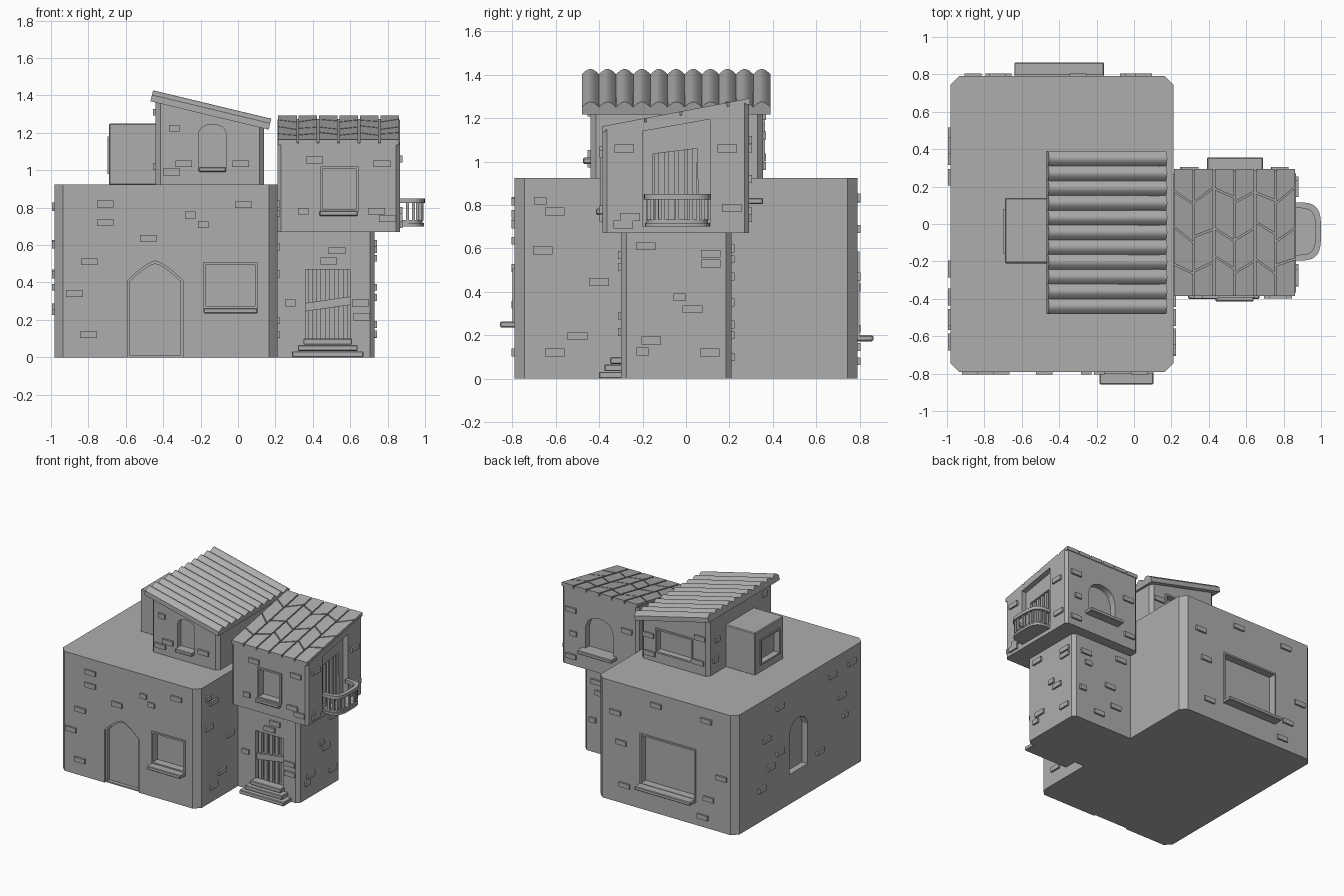
import bpy, bmesh, math, random

cube = bpy.data.objects.get("Cube")
if cube:
    bpy.data.objects.remove(cube, do_unlink=True)
random.seed(4)

stone = bpy.data.materials.new("stone_grey")
stone.use_nodes = True
GREY = (.42, .42, .42, 1)
stone.diffuse_color = GREY
stone.node_tree.nodes["Principled BSDF"].inputs["Base Color"].default_value = GREY


# Each frame turns outline coordinates (u, v) plus a depth d into world space
def plan(u, v, d):
    return (u, v, d)


def front(pos):
    return lambda u, v, d: (u, pos - d, v)


def back(pos):
    return lambda u, v, d: (u, pos + d, v)


def east(pos):
    return lambda u, v, d: (pos + d, u, v)


def west(pos):
    return lambda u, v, d: (pos - d, u, v)


def add_prism(bm, frame, outline, d0, d1):
    low = [bm.verts.new(frame(u, v, d0)) for u, v in outline]
    high = [bm.verts.new(frame(u, v, d1)) for u, v in outline]
    bm.faces.new(low[::-1])
    bm.faces.new(high)
    n = len(outline)
    for i in range(n):
        j = (i + 1) % n
        bm.faces.new((low[i], low[j], high[j], high[i]))


def make(name, prisms, bevel=0):
    """One object from a list of (frame, outline, d0, d1) prisms."""
    bm = bmesh.new()
    for p in prisms:
        add_prism(bm, *p)
    bmesh.ops.recalc_face_normals(bm, faces=bm.faces)
    mesh = bpy.data.meshes.new(name)
    bm.to_mesh(mesh)
    bm.free()
    mesh.materials.append(stone)
    obj = bpy.data.objects.new(name, mesh)
    bpy.context.collection.objects.link(obj)
    if bevel:
        obj.modifiers.new("soft_edge", 'BEVEL').width = bevel
    return obj


def cut(obj, frame, outline, depth, start=.1):
    """Sink a recess of the given outline into a wall."""
    cutter = make("cutter", [(frame, outline, start, -depth)])
    mod = obj.modifiers.new("recess", 'BOOLEAN')
    mod.operation, mod.solver, mod.object = 'DIFFERENCE', 'EXACT', cutter
    graph = bpy.context.evaluated_depsgraph_get()
    mesh = bpy.data.meshes.new_from_object(obj.evaluated_get(graph))
    obj.modifiers.clear()
    obj.data = mesh
    bpy.data.objects.remove(cutter, do_unlink=True)


def rect(u0, u1, v0, v1):
    return [(u0, v0), (u1, v0), (u1, v1), (u0, v1)]


def chamfered(x0, x1, y0, y1, c):
    return [(x0 + c, y0), (x1 - c, y0), (x1, y0 + c), (x1, y1 - c),
            (x1 - c, y1), (x0 + c, y1), (x0, y1 - c), (x0, y0 + c)]


def arch(u0, u1, v0, spring, apex, curve):
    pts = [(u0, v0), (u1, v0)]
    for i in range(13):
        t = 1 - i / 6
        pts.append(((u0 + u1) / 2 + t * (u1 - u0) / 2, spring + (apex - spring) * curve(abs(t))))
    return pts


def pointed(t):
    return 1 - t ** 1.4


def rounded(t):
    return math.sqrt(1 - t * t)


def slope_top(obj, height, above):
    for v in obj.data.vertices:
        if v.co.z > above:
            v.co.z = height(v.co)


def window(name, wall, frame, u0, u1, v0, v1, depth=.05):
    """Recess with a thin raised surround."""
    b = .013
    cut(wall, frame, rect(u0 + b, u1 - b, v0 + b, v1 - b), depth)
    make(name + "_frame", [(frame, r, -.02, .009) for r in (
        rect(u0, u1, v0, v0 + b), rect(u0, u1, v1 - b, v1),
        rect(u0, u0 + b, v0 + b, v1 - b), rect(u1 - b, u1, v0 + b, v1 - b))])


def sill(name, frame, u0, u1, v, reach):
    make(name, [(frame, rect(u0, u1, v, v + .028), -.02, reach)], .005)


def bricks(name, frame, spots):
    """Scattered raised bricks on one wall."""
    prisms = []
    for u, v in spots:
        w = random.choice((.045, .045, .045, .028))
        prisms.append((frame, rect(u - w, u + w, v - .018, v + .018), -.01, .014))
    make(name, prisms)


# Main block
main = make("main_block", [(plan, chamfered(-.98, .21, -.79, .79, .045), 0, .925)])
mf, mb, me, mw = front(-.79), back(.79), east(.21), west(-.98)
cut(main, mf, arch(-.59, -.295, -.1, .41, .515, pointed), .012)
cut(main, mf, arch(-.578, -.307, .01, .405, .5, pointed), .04)
window("front_window", main, mf, -.185, .105, .26, .51)
sill("front_window_sill", mf, -.185, .105, .235, .067)
window("back_window", main, mb, -.64, -.16, .19, .585)
sill("back_window_sill", mb, -.64, -.16, .172, .073)
cut(main, mw, arch(-.09, .13, .23, .54, .63, rounded), .05)
bricks("main_front_bricks", mf, [(-.71, .82), (-.71, .72), (-.48, .635), (-.255, .76), (-.185, .71),
                                 (.03, .815), (-.795, .51), (-.875, .34), (-.8, .12)])
bricks("main_east_bricks", me, [(-.67, .82), (-.605, .77), (-.66, .59), (-.4, .445), (-.5, .195), (-.605, .12)])
bricks("main_back_bricks", mb, [(-.3, .835), (-.73, .83), (-.86, .42), (0, .47), (.05, .69), (-.03, .145),
                                (-.75, .23), (-.7, .08)])
bricks("main_west_bricks", mw, [(.25, .8), (-.39, .8), (.42, .61), (.25, .45), (.36, .375), (-.24, .27),
                                (-.54, .44), (-.63, .81), (.47, .245), (-.5, .6)])

# Rooftop house under the corrugated roof
house = make("roof_house", [(plan, chamfered(-.44, .14, -.44, .355, .025), .92, 1.3)])
slope_top(house, lambda c: 1.26 - .235 * (c.x - .14), 1)
hf, hb, hw = front(-.44), back(.355), west(-.44)
cut(house, hf, arch(-.21, -.065, 1.015, 1.2, 1.245, rounded), .04)
sill("niche_sill", hf, -.21, -.065, .99, .035)
window("house_back_window", house, hb, -.31, .01, 1, 1.19, .04)
bricks("house_front_bricks", hf, [(-.34, 1.225), (-.29, 1.035), (-.355, .99), (.015, 1.035)])
bricks("house_back_bricks", hb, [(.07, 1.12), (-.37, 1.21), (-.36, 1.02), (.06, .98)])
bricks("house_west_bricks", hw, [(-.33, 1.31), (.25, 1.18), (-.3, 1.02), (.27, 1.03)])

# Small side room on the main roof
room = make("side_room", [(plan, rect(-.69, -.43, -.21, .14), .92, 1.25)], .006)
window("side_room_window", room, west(-.69), -.16, .08, .98, 1.18, .04)

# Corrugated roof: eleven half-round ridges over a flat slab
RIDGES, STEPS, y0, pitch = 11, 8, -.48, .079
profile = [(y0 + RIDGES * pitch, -.03), (y0, -.03)]
for i in range(RIDGES * STEPS + 1):
    profile.append((y0 + i * pitch / STEPS, .005 + .025 * abs(math.sin(math.pi * i / STEPS))))
roof = make("corrugated_roof", [(east(0), profile, -.325, .325)])
roof.location = (-.145, 0, 1.322)
roof.rotation_euler = (0, math.radians(13.5), 0)
bpy.context.view_layer.objects.active = roof
roof.select_set(True)
bpy.ops.object.shade_smooth_by_angle(angle=math.radians(35))
roof.select_set(False)

# Lower tower with barred doorway and steps
tower = make("lower_tower", [(plan, chamfered(.16, .73, -.3, .21, .025), 0, .68)])
tf, tb, te = front(-.3), back(.21), east(.73)
cut(tower, tf, rect(.36, .6, .09, .47), .07)
bars = [(tf, rect(u - .012, u + .012, .08, .48), -.045, -.02) for u in (.385, .432, .48, .527, .575)]
bars.append((tf, [(.36, .245), (.6, .28), (.6, .325), (.36, .29)], -.05, -.01))
make("door_grille", bars)
make("door_steps", [(tf, rect(.29 + i * .03, .67 - i * .03, i * .034, i * .034 + .031), -.02, .1 - i * .025)
                    for i in range(3)], .004)
bricks("tower_front_bricks", tf, [(.28, .29), (.53, .57), (.485, .515), (.655, .29), (.66, .215)])
bricks("tower_east_bricks", te, [(-.185, .61), (.115, .575), (.115, .53), (-.03, .375), (.03, .32),
                                 (-.2, .125), (-.16, .175), (.11, .12)])
bricks("tower_back_bricks", tb, [(.3, .6), (.62, .55), (.6, .47), (.4, .35), (.65, .25), (.35, .2), (.5, .1)])


# Upper tower
def eave(y):
    return 1.145 + .19 * (y + .385)


upper = make("upper_tower", [(plan, chamfered(.21, .865, -.385, .29, .02), .67, 1.2)])
slope_top(upper, lambda c: eave(c.y), 1)
uf, ub, ue = front(-.385), back(.29), east(.865)
window("tower_window", upper, uf, .44, .645, .78, 1.02)
sill("tower_window_sill", uf, .435, .64, .755, .03)
cut(upper, ub, arch(.42, .66, .83, .99, 1.09, rounded), .05)
sill("tower_niche_sill", ub, .39, .69, .805, .066)
cut(upper, ue, [(-.2, .7), (.11, .7), (.11, 1.195), (-.2, 1.14)], .04)
cut(upper, ue, [(-.155, .72), (.06, .72), (.05, 1.06), (-.155, 1.035)], .09)
make("balcony_grille", [(ue, rect(u - .01, u + .01, .71, 1.06), -.075, -.05)
                        for u in (-.135, -.09, -.045, 0, .04)])
bricks("upper_front_bricks", uf, [(.41, 1.055), (.35, .78), (.74, .78), (.8, .74), (.77, 1.035)])
bricks("upper_east_bricks", ue, [(-.285, 1.06), (.19, 1.06), (-.26, .745), (-.29, .71), (.21, .785)])
bricks("upper_back_bricks", ub, [(.3, 1.06), (.78, 1.1), (.29, .77), (.78, .74), (.76, .92)])

# Stone roof slates in six columns with crooked seams
slates, width, gap = [], (.865 - .21) / 6, .005
for col in range(6):
    left = .21 + col * width
    slant = .035 if col % 2 else -.035
    seams = [(-.39, -.39)]
    for y in (-.22, -.04, .15):
        m, s = y + random.uniform(-.02, .02), slant * random.uniform(.4, 1.2)
        seams.append((m - s, m + s))
    seams.append((.3, .3))
    for (a, b), (c, d) in zip(seams, seams[1:]):
        slates.append((plan, [(left + gap, a + gap), (left + width - gap, b + gap),
                              (left + width - gap, d - gap), (left + gap, c - gap)], 0, .028))
slate_roof = make("slate_roof", slates)
for v in slate_roof.data.vertices:
    v.co.z += eave(v.co.y) - .01


# Balcony with rounded front, rail and balusters
def curve_point(inset, t):
    s, c = math.sin(t), max(0, math.cos(t))
    return (.86 + (.135 - inset) * c ** .5, -.04 + (.15 - inset) * math.copysign(abs(s) ** .6, s))


def balcony_edge(inset, n=20):
    return [curve_point(inset, math.pi * (i / n - .5)) for i in range(n + 1)]


make("balcony_floor", [(plan, balcony_edge(0), .7, .718), (plan, balcony_edge(.008), .718, .733)])
make("balcony_rail", [(plan, balcony_edge(-.005) + balcony_edge(.025)[::-1], .825, .85)])
posts = []
for i in range(11):
    x, y = curve_point(.012, math.pi * ((i + .5) / 11 - .5))
    posts.append((plan, rect(x - .008, x + .008, y - .008, y + .008), .73, .83))
make("balcony_balusters", posts)
